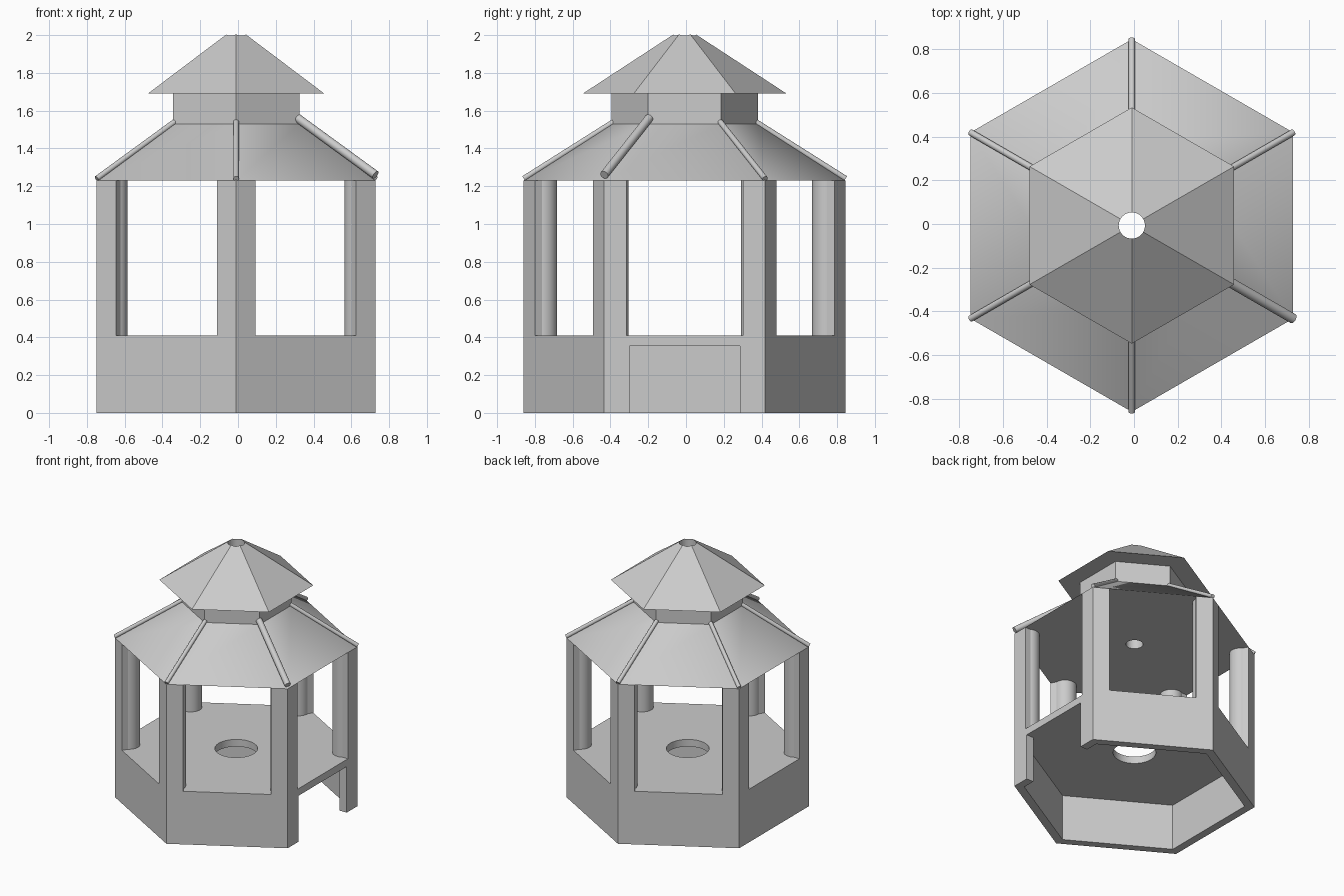
import bpy, bmesh
from math import sin, cos, pi, radians, sqrt
from mathutils import Vector

cube = bpy.data.objects.get("Cube")
if cube:
    bpy.data.objects.remove(cube, do_unlink=True)

CENTRE = Vector((-0.01, -0.007, 0))
R = 0.852             # corner radius of the hexagon
WALL = 0.06           # wall thickness
SILL, EAVE = 0.41, 1.23
DRUM_R, DRUM_Z = 0.387, 1.53
TOP_R, TOP_Z, APEX = 0.54, 1.69, 2.043

stone = bpy.data.materials.new("light grey")
stone.use_nodes = True
grey = (0.6, 0.6, 0.6, 1)
stone.diffuse_color = grey
stone.node_tree.nodes["Principled BSDF"].inputs["Base Color"].default_value = grey


def polar(r, a):
    return Vector((r * cos(a), r * sin(a), 0))


def ring(r, n=6):
    return [polar(r, pi / 2 + i * 2 * pi / n) for i in range(n)]


def loft(name, lower, z0, upper, z1, smooth=False):
    """Closed solid between two outlines with equal point counts."""
    bm = bmesh.new()
    a = [bm.verts.new((p.x, p.y, z0)) for p in lower]
    b = [bm.verts.new((p.x, p.y, z1)) for p in upper]
    n = len(a)
    bm.faces.new(a)
    bm.faces.new(b)
    for i in range(n):
        j = (i + 1) % n
        bm.faces.new((a[i], a[j], b[j], b[i]))
    bmesh.ops.recalc_face_normals(bm, faces=bm.faces)
    mesh = bpy.data.meshes.new(name)
    bm.to_mesh(mesh)
    bm.free()
    mesh.materials.append(stone)
    ob = bpy.data.objects.new(name, mesh)
    ob.location = CENTRE
    bpy.context.collection.objects.link(ob)
    if smooth:
        shade(ob)
    return ob


def select(ob):
    bpy.ops.object.select_all(action='DESELECT')
    ob.select_set(True)
    bpy.context.view_layer.objects.active = ob


def shade(ob):
    select(ob)
    bpy.ops.object.shade_smooth_by_angle(angle=radians(35))


def cut(ob, cutter):
    cutter.hide_render = True
    mod = ob.modifiers.new("cut", 'BOOLEAN')
    mod.operation = 'DIFFERENCE'
    mod.solver = 'EXACT'
    mod.object = cutter
    select(ob)
    bpy.ops.object.modifier_apply(modifier=mod.name)
    bpy.data.objects.remove(cutter, do_unlink=True)


def cylinder(name, r, z0, z1, n=32, smooth=False):
    return loft(name, ring(r, n), z0, ring(r, n), z1, smooth)


# Base: hollow below the floor, a round well in the floor, a door on the left
base = cylinder("base", R, 0, SILL, 6)
cut(base, cylinder("base_cutter", R - WALL * 2 / sqrt(3), -0.1, 0.355, 6))
cut(base, cylinder("well_cutter", 0.15, 0.2, 0.6))
door = [Vector((x, y, 0)) for x, y in ((0.5, -0.293), (1, -0.293), (1, 0.293), (0.5, 0.293))]
cut(base, loft("door_cutter", door, -0.1, door, 0.355))
shade(base)

# Angled corner posts, each backed by a round column
for i in range(6):
    a = pi / 2 + i * pi / 3
    outer = polar(R, a)
    inner = polar(R - WALL * 2 / sqrt(3), a)
    side_l = polar(0.118, a + pi * 2 / 3)
    side_r = polar(0.118, a - pi * 2 / 3)
    in_l = polar(-WALL, a + pi / 6)
    in_r = polar(-WALL, a - pi / 6)
    outline = [outer, outer + side_l, outer + side_l + in_l, inner,
               outer + side_r + in_r, outer + side_r]
    loft("corner_post", outline, SILL, outline, EAVE)
    column = cylinder("column", 0.08, 0.38, EAVE, smooth=True)
    column.location += polar(0.755, a)

# Two roof tiers and the drum between them, bored through the middle
tiers = [
    loft("lower_roof", ring(R), EAVE, ring(DRUM_R), DRUM_Z),
    cylinder("drum", DRUM_R, DRUM_Z, TOP_Z, 6),
    loft("upper_roof", ring(TOP_R), TOP_Z, ring(0.01), APEX - 0.007),
]
for tier in tiers:
    cut(tier, cylinder("bore_cutter", 0.06, 1, 2.5))
    shade(tier)

# Ridge rods on the lower roof; the front left one is thicker and sits higher
for i in range(6):
    a = pi / 2 + i * pi / 3
    thick = i == 4
    lift = Vector((0, 0, 0.02 if thick else 0))
    start = polar(R, a) + Vector((0, 0, EAVE + 0.01)) + lift
    end = polar(DRUM_R - 0.01, a) + Vector((0, 0, DRUM_Z + 0.01)) + lift
    axis = end - start
    rod = cylinder("ridge_rod", 0.023 if thick else 0.015, 0, axis.length, 20, True)
    rod.location += start
    rod.rotation_euler = axis.to_track_quat('Z', 'Y').to_euler()
